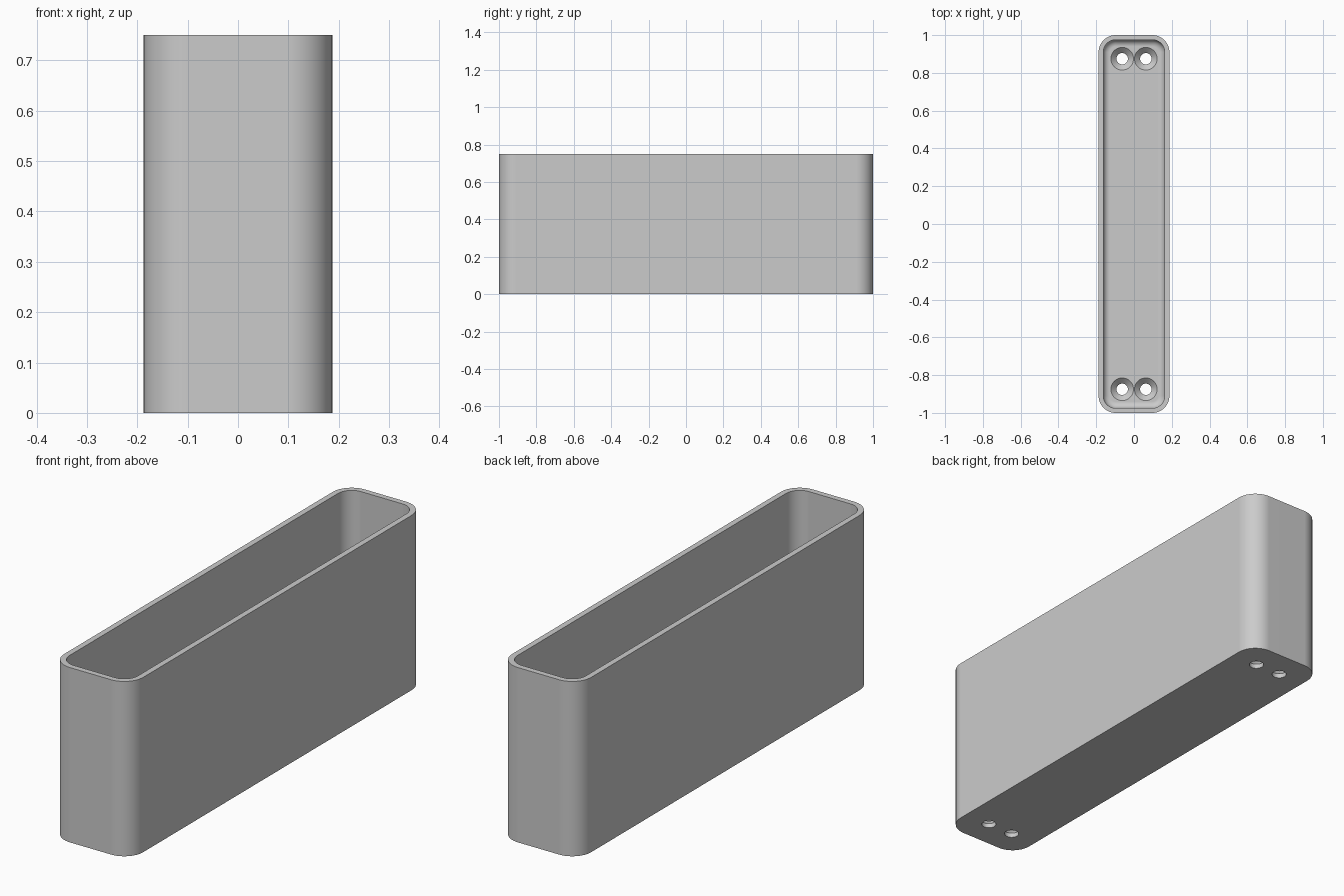
import bpy, bmesh, math
from mathutils import Vector

if "Cube" in bpy.data.objects:
    bpy.data.objects.remove(bpy.data.objects["Cube"])

HALF_X, HALF_Y, HEIGHT = 0.1875, 1.0, 0.75
CORNER, WALL, FLOOR, FILLET = 0.09, 0.025, 0.05, 0.035
HOLE_X, HOLE_Y, HOLE_R, SINK_R, SINK_DEPTH = 0.0625, 0.875, 0.03, 0.06, 0.03
STEPS = 12

grey = bpy.data.materials.new("plain grey")
grey.use_nodes = True
colour = (0.6, 0.6, 0.6, 1)
grey.diffuse_color = colour
grey.node_tree.nodes["Principled BSDF"].inputs["Base Color"].default_value = colour


def rounded_ring(bm, inset, z):
    """Rounded rectangle of vertices, inset from the outer wall."""
    r = CORNER - inset
    verts = []
    for quarter, (sx, sy) in enumerate([(1, 1), (-1, 1), (-1, -1), (1, -1)]):
        for i in range(STEPS + 1):
            a = math.pi / 2 * (quarter + i / STEPS)
            verts.append(bm.verts.new((sx * (HALF_X - CORNER) + r * math.cos(a),
                                       sy * (HALF_Y - CORNER) + r * math.sin(a), z)))
    return verts


def circle_ring(bm, centre, r, z, n=48):
    return [bm.verts.new(Vector((r * math.cos(math.tau * i / n), r * math.sin(math.tau * i / n), z)) + centre)
            for i in range(n)]


def skin(bm, rings):
    """Bridge successive rings and cap both ends."""
    for a, b in zip(rings, rings[1:]):
        for i in range(len(a)):
            j = (i + 1) % len(a)
            bm.faces.new((a[i], a[j], b[j], b[i]))
    bm.faces.new(rings[0])
    bm.faces.new(rings[-1])


def finish(bm, name):
    bmesh.ops.recalc_face_normals(bm, faces=bm.faces)
    mesh = bpy.data.meshes.new(name)
    bm.to_mesh(mesh)
    bm.free()
    mesh.materials.append(grey)
    obj = bpy.data.objects.new(name, mesh)
    bpy.context.collection.objects.link(obj)
    return obj


# Open tray: outer wall, rim, inner wall, filleted floor
bm = bmesh.new()
rings = [rounded_ring(bm, 0, 0), rounded_ring(bm, 0, HEIGHT), rounded_ring(bm, WALL, HEIGHT)]
for i in range(9):
    a = math.pi / 2 * i / 8
    rings.append(rounded_ring(bm, WALL + FILLET * (1 - math.cos(a)), FLOOR + FILLET * (1 - math.sin(a))))
skin(bm, rings)
tray = finish(bm, "tray")

# Countersunk screw holes, two at each end
bm = bmesh.new()
for sx in (-1, 1):
    for sy in (-1, 1):
        centre = Vector((sx * HOLE_X, sy * HOLE_Y, 0))
        skin(bm, [circle_ring(bm, centre, r, z) for r, z in (
            (HOLE_R, -0.05), (HOLE_R, FLOOR - SINK_DEPTH), (SINK_R, FLOOR), (SINK_R, FLOOR + 0.1))])
cutter = finish(bm, "screw_hole_cutter")
cutter.hide_render = True

cut = tray.modifiers.new("screw holes", 'BOOLEAN')
cut.operation = 'DIFFERENCE'
cut.solver = 'EXACT'
cut.object = cutter
bpy.ops.object.select_all(action='DESELECT')
tray.select_set(True)
bpy.context.view_layer.objects.active = tray
bpy.ops.object.modifier_apply(modifier=cut.name)
bpy.data.objects.remove(cutter)

# Smooth corners, crisp edges, flat large faces
bpy.ops.object.shade_smooth_by_angle(angle=math.radians(30))
weighted = tray.modifiers.new("flat faces", 'WEIGHTED_NORMAL')
weighted.keep_sharp = True
